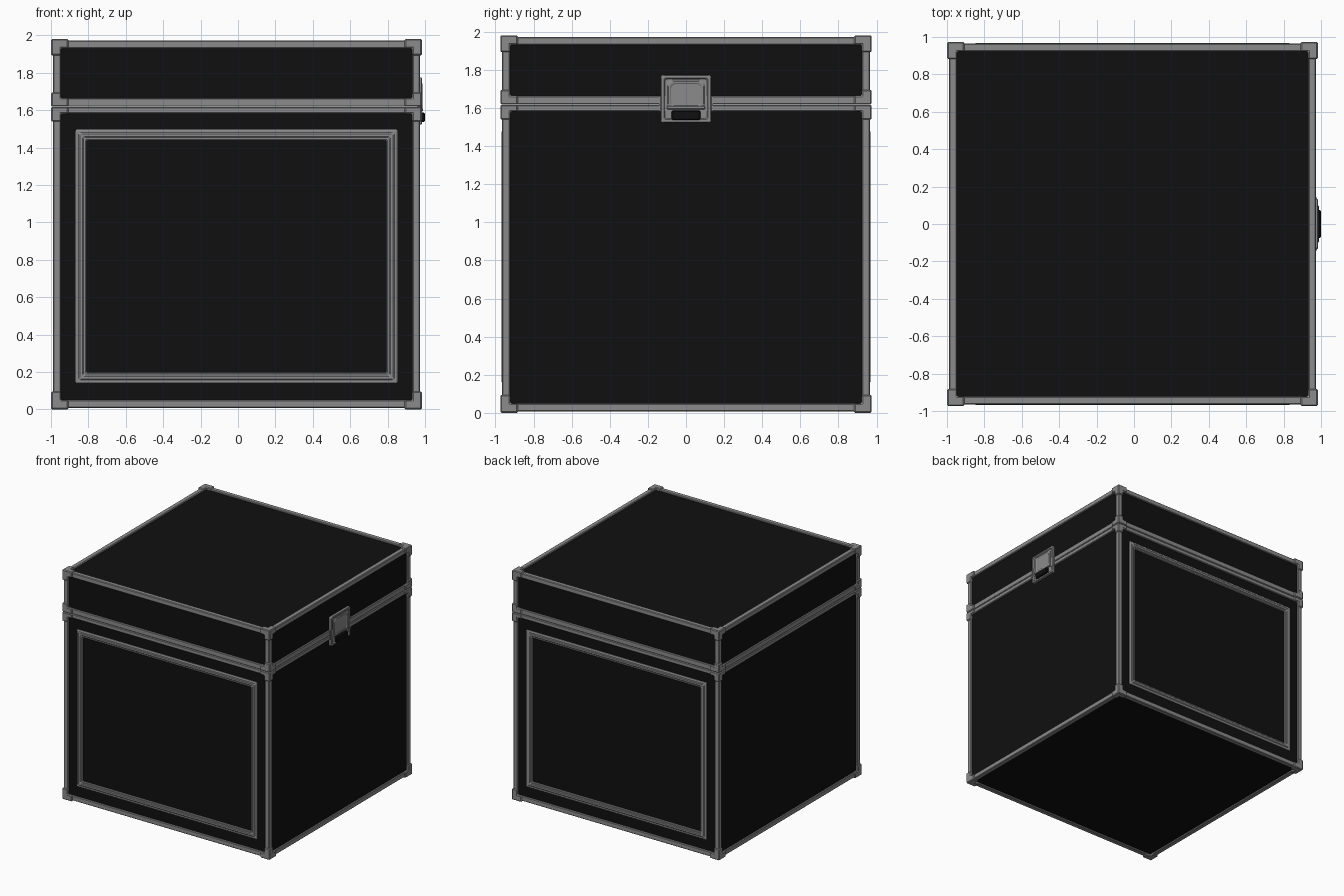
import bpy, bmesh, math
from mathutils import Matrix, Vector

if "Cube" in bpy.data.objects:
    bpy.data.objects.remove(bpy.data.objects["Cube"])


def material(name, rgb):
    m = bpy.data.materials.new(name)
    m.diffuse_color = (*rgb, 1)
    m.use_nodes = True
    m.node_tree.nodes["Principled BSDF"].inputs["Base Color"].default_value = m.diffuse_color
    return m


BLACK = material("black panel", (0.005, 0.005, 0.005))
GREY = material("grey metal", (0.26, 0.26, 0.26))

CX = -0.008                  # case centre in x (the latch sticks out on +x)
HX, HY = 0.982, 0.965        # half sizes over the edge strips
Z0, SEAM, Z1 = 0.008, 1.617, 1.972
RECESS = 0.012               # panels sit behind the strips
STRIP = 0.042


def finish(name, bm, mat, bevel=0):
    bmesh.ops.recalc_face_normals(bm, faces=bm.faces)
    me = bpy.data.meshes.new(name)
    bm.to_mesh(me)
    bm.free()
    me.materials.append(mat)
    ob = bpy.data.objects.new(name, me)
    bpy.context.collection.objects.link(ob)
    if bevel:
        mod = ob.modifiers.new("bevel", 'BEVEL')
        mod.width, mod.segments = bevel, 1
    return ob


def add_box(bm, lo, hi):
    lo, hi = Vector(lo), Vector(hi)
    m = Matrix.Translation((lo + hi) / 2) @ Matrix.Diagonal((*(hi - lo), 1))
    bmesh.ops.create_cube(bm, size=1, matrix=m)


def box(name, lo, hi, mat, bevel=0):
    bm = bmesh.new()
    add_box(bm, lo, hi)
    return finish(name, bm, mat, bevel)


def edge_strips(name, z0, z1, tb, tt):
    """Twelve bars around one half of the case; tb, tt = bottom and top bar heights."""
    bm = bmesh.new()
    for z, t in ((z0, tb), (z1 - tt, tt)):
        for s in (-1, 1):
            a, b = sorted((s * HY, s * (HY - STRIP)))
            add_box(bm, (CX - HX, a, z), (CX + HX, b, z + t))
            a, b = sorted((s * HX, s * (HX - STRIP)))
            add_box(bm, (CX + a, -HY + STRIP, z), (CX + b, HY - STRIP, z + t))
    for sx in (-1, 1):
        for sy in (-1, 1):
            xa, xb = sorted((sx * HX, sx * (HX - STRIP)))
            ya, yb = sorted((sy * HY, sy * (HY - STRIP)))
            add_box(bm, (CX + xa, ya, z0 + tb), (CX + xb, yb, z1 - tt))
    finish(name, bm, GREY, 0.005)


def corner(name, origin, signs, t, length):
    """Three-armed corner cap made from four grid cells."""
    cells = {(0, 0, 0), (1, 0, 0), (0, 1, 0), (0, 0, 1)}
    bm = bmesh.new()
    grid = {}

    def vert(k):
        if k not in grid:
            p = [o + s * (0, w, l)[i] for o, s, w, l, i in zip(origin, signs, t, length, k)]
            grid[k] = bm.verts.new(p)
        return grid[k]

    for c in cells:
        for ax in range(3):
            for d in (0, 1):
                n = list(c)
                n[ax] += 2 * d - 1
                if tuple(n) in cells:
                    continue
                u, v = (ax + 1) % 3, (ax + 2) % 3
                quad = []
                for du, dv in ((0, 0), (1, 0), (1, 1), (0, 1)):
                    k = list(c)
                    k[ax] += d
                    k[u] += du
                    k[v] += dv
                    quad.append(vert(tuple(k)))
                bm.faces.new(quad)
    finish(name, bm, GREY, 0.006)


def moulding(name, w, h, radius, profile, matrix, fill, mat=GREY):
    """Rounded rectangle swept through (inset, height) steps; ring or filled plate."""
    bm = bmesh.new()
    loops = []
    for inset, z in profile:
        a, b = w / 2 - inset, h / 2 - inset
        r = min(radius, a, b)
        loop = []
        for q, (sx, sy) in enumerate(((1, 1), (-1, 1), (-1, -1), (1, -1))):
            for k in range(4):
                t = math.pi / 2 * (q + k / 3)
                p = Vector((sx * (a - r) + r * math.cos(t), sy * (b - r) + r * math.sin(t), z))
                loop.append(bm.verts.new(matrix @ p))
        loops.append(loop)
    pairs = list(zip(loops, loops[1:]))
    if fill:
        bm.faces.new(loops[0])
        bm.faces.new(loops[-1])
    else:
        pairs.append((loops[-1], loops[0]))
    for p, q in pairs:
        for i in range(len(p)):
            j = (i + 1) % len(p)
            bm.faces.new((p[i], p[j], q[j], q[i]))
    return finish(name, bm, mat)


def facing(x_axis, out, origin):
    m = Matrix((x_axis, (0, 0, 1), out)).transposed().to_4x4()
    m.translation = origin
    return m


# Black body and lid
for name, a, b in (("base_panels", Z0 + RECESS, SEAM - 0.002),
                   ("lid_panels", SEAM + 0.002, Z1 - RECESS)):
    box(name, (CX - HX + RECESS, -HY + RECESS, a), (CX + HX - RECESS, HY - RECESS, b), BLACK)

# Metal edge strips, with a seam between base and lid
edge_strips("base_edge_strips", Z0, SEAM - 0.001, STRIP, 0.035)
edge_strips("lid_edge_strips", SEAM + 0.001, Z1, 0.045, STRIP)

# Corner caps
OUT = 0.009
for sx in (-1, 1):
    for sy in (-1, 1):
        for name, z, sz, tz, lz in (("base_bottom_corner", 0, 1, 0.05, 0.095),
                                    ("base_top_corner", SEAM - 0.001, -1, 0.036, 0.077),
                                    ("lid_bottom_corner", SEAM + 0.001, 1, 0.046, 0.077),
                                    ("lid_top_corner", 1.981, -1, 0.05, 0.088)):
            corner(name, (CX + sx * (HX + OUT), sy * (HY + OUT), z), (-sx, -sy, sz),
                   (0.052, 0.052, tz), (0.092, 0.092, lz))

# Stepped picture-frame moulding on front and back
steps = [(0, -0.005), (0, 0.006), (0.006, 0.010), (0.016, 0.010), (0.022, 0.015),
         (0.036, 0.015), (0.042, 0.010), (0.052, 0.010), (0.057, 0.005), (0.057, -0.005)]
for name, s in (("front_frame", -1), ("back_frame", 1)):
    m = facing((-s, 0, 0), (0, s, 0), (CX, s * (HY - RECESS), 0.818))
    moulding(name, 1.72, 1.355, 0.008, steps, m, False)

# Latch on the right side: dished plate, side tabs, flap and black pull
XL = CX + HX
side = facing((0, 1, 0), (1, 0, 0), (XL, 0, 1.648))
moulding("latch_plate", 0.265, 0.25, 0.012,
         [(0, -0.014), (0, 0.007), (0.004, 0.010), (0.016, 0.010), (0.022, 0.003)], side, True)
box("latch_tabs", (XL - 0.01, -0.142, 1.585), (XL + 0.005, 0.142, 1.662), GREY)
flap = facing((0, 1, 0), (1, 0, 0), (XL, 0, 1.668))
moulding("latch_flap", 0.195, 0.155, 0.025,
         [(0, 0), (0, 0.008), (0.006, 0.013), (0.014, 0.013), (0.02, 0.009)], flap, True)
box("latch_hinge_bar", (XL, -0.10, 1.592), (XL + 0.014, 0.10, 1.612), GREY, 0.004)
box("latch_pull", (XL, -0.075, 1.537), (1.0, 0.075, 1.587), BLACK, 0.006)
